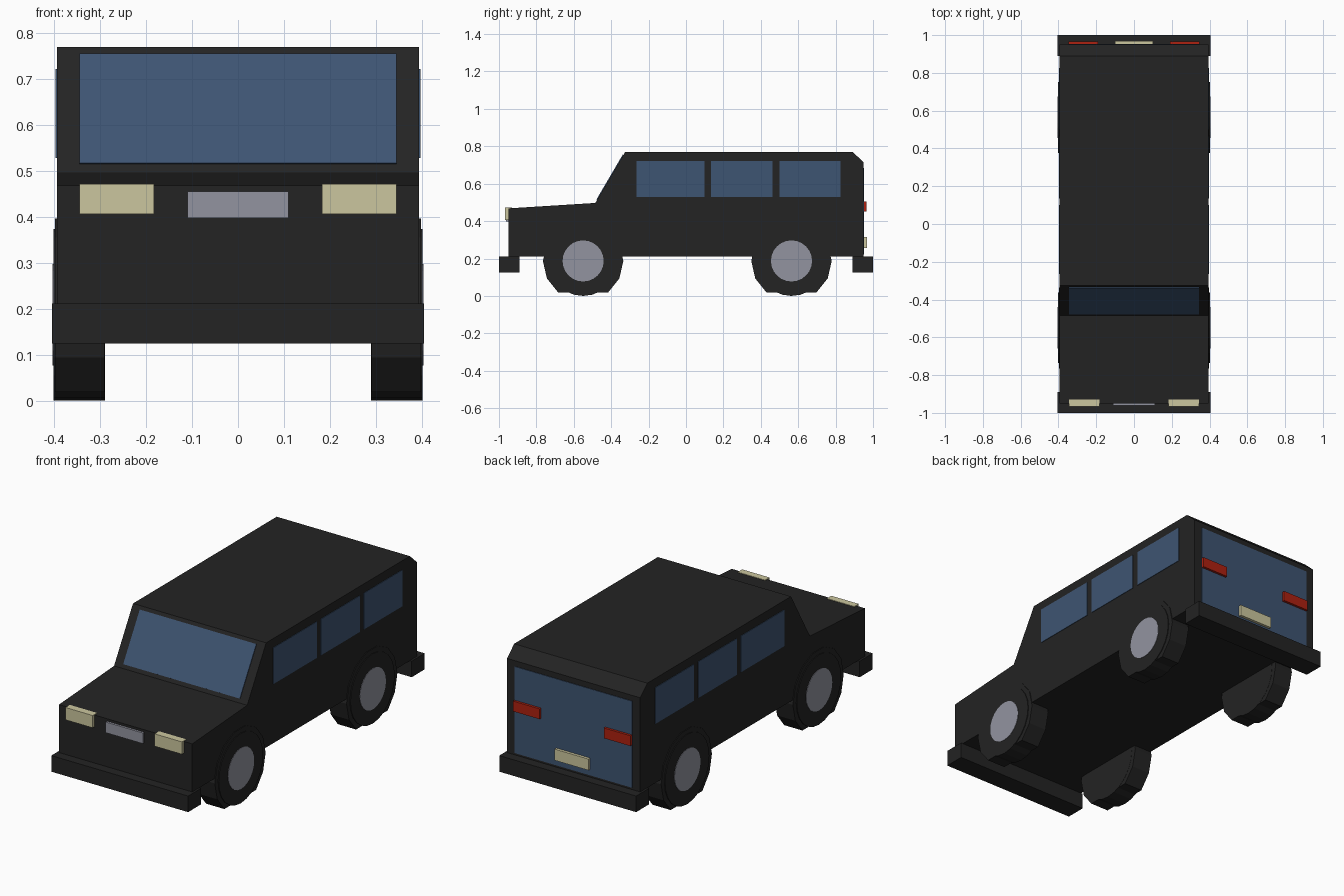
import bpy
import math

if "Cube" in bpy.data.objects:
    bpy.data.objects.remove(bpy.data.objects["Cube"])


def material(name, rgb):
    m = bpy.data.materials.new(name)
    m.diffuse_color = (*rgb, 1)
    m.use_nodes = True
    m.node_tree.nodes["Principled BSDF"].inputs["Base Color"].default_value = m.diffuse_color
    return m


BLACK = material("black_paint", (0.017, 0.017, 0.017))
GLASS = material("blue_glass", (0.048, 0.089, 0.168))
GREY = material("silver_grey", (0.29, 0.296, 0.35))
CREAM = material("cream_lamp", (0.60, 0.565, 0.342))
RED = material("red_lamp", (0.42, 0.015, 0.005))


def extrude_x(name, profile, x0, x1, mat):
    """Prism from a (y, z) outline listed counter-clockwise as seen from +x."""
    n = len(profile)
    verts = [(x, y, z) for x in (x0, x1) for y, z in profile]
    faces = [tuple(reversed(range(n))), tuple(range(n, 2 * n))]
    faces += [(i, (i + 1) % n, n + (i + 1) % n, n + i) for i in range(n)]
    mesh = bpy.data.meshes.new(name)
    mesh.from_pydata(verts, [], faces)
    mesh.materials.append(mat)
    ob = bpy.data.objects.new(name, mesh)
    bpy.context.collection.objects.link(ob)
    return ob


def box(name, x, y, z, mat):
    return extrude_x(name, [(y[0], z[0]), (y[1], z[0]), (y[1], z[1]), (y[0], z[1])],
                     x[0], x[1], mat)


def ring(cy, cz, r, n, floor=0.0):
    """Regular outline, flattened where it would drop below the floor."""
    a = 2 * math.pi / n
    return [(cy + r * math.cos(i * a), max(floor, cz + r * math.sin(i * a)))
            for i in range(n)]


# Body shell
W = 0.394
extrude_x("body", [(-0.95, 0.21), (0.95, 0.21), (0.95, 0.715), (0.89, 0.77),
                   (-0.325, 0.77), (-0.485, 0.497), (-0.95, 0.468)], -W, W, BLACK)

# Bumpers
box("front_bumper", (-0.405, 0.405), (-1.0, -0.89), (0.125, 0.211), BLACK)
box("rear_bumper", (-0.405, 0.405), (0.89, 1.0), (0.125, 0.211), BLACK)

# Windscreen plate lying on the sloped front pillar plane
dy, dz = 0.16, 0.273
length = math.hypot(dy, dz)
ny, nz = -dz / length * 0.004, dy / length * 0.004
lo, hi = [(-0.485 + dy * t, 0.497 + dz * t) for t in (0.065, 0.94)]
extrude_x("windscreen", [lo, hi, (hi[0] + ny, hi[1] + nz), (lo[0] + ny, lo[1] + nz)],
          -0.345, 0.345, GLASS)

# Rear glass panel
box("rear_glass", (-0.348, 0.348), (0.948, 0.953), (0.222, 0.685), GLASS)

# Grille and rear plate
box("grille", (-0.11, 0.11), (-0.962, -0.94), (0.398, 0.455), GREY)
box("rear_plate", (-0.10, 0.10), (0.945, 0.968), (0.255, 0.315), CREAM)

for side, s in (("left", -1), ("right", 1)):
    def span(a, b):
        return tuple(sorted((s * a, s * b)))

    # Side windows
    for i, y in enumerate([(-0.265, 0.10), (0.135, 0.463), (0.50, 0.825)]):
        box(f"{side}_window_{i + 1}", span(W - 0.002, W + 0.003), y, (0.528, 0.722), GLASS)

    # Lamps
    box(f"{side}_headlight", span(0.183, 0.345), (-0.967, -0.93), (0.406, 0.472), CREAM)
    box(f"{side}_tail_light", span(0.19, 0.347), (0.945, 0.966), (0.45, 0.505), RED)

    # Wheels: coarse tyre, round inner drum, hub cap
    for end, cy in (("front", -0.55), ("rear", 0.564)):
        cz = 0.187
        name = f"{side}_{end}"
        extrude_x(f"{name}_tyre", ring(cy, cz, 0.215, 14, 0.019), *span(0.29, 0.398), BLACK)
        extrude_x(f"{name}_wheel_drum", ring(cy, cz, 0.187, 24), *span(0.289, 0.402), BLACK)
        extrude_x(f"{name}_hub_cap", ring(cy, cz, 0.11, 24), *span(0.39, 0.404), GREY)
